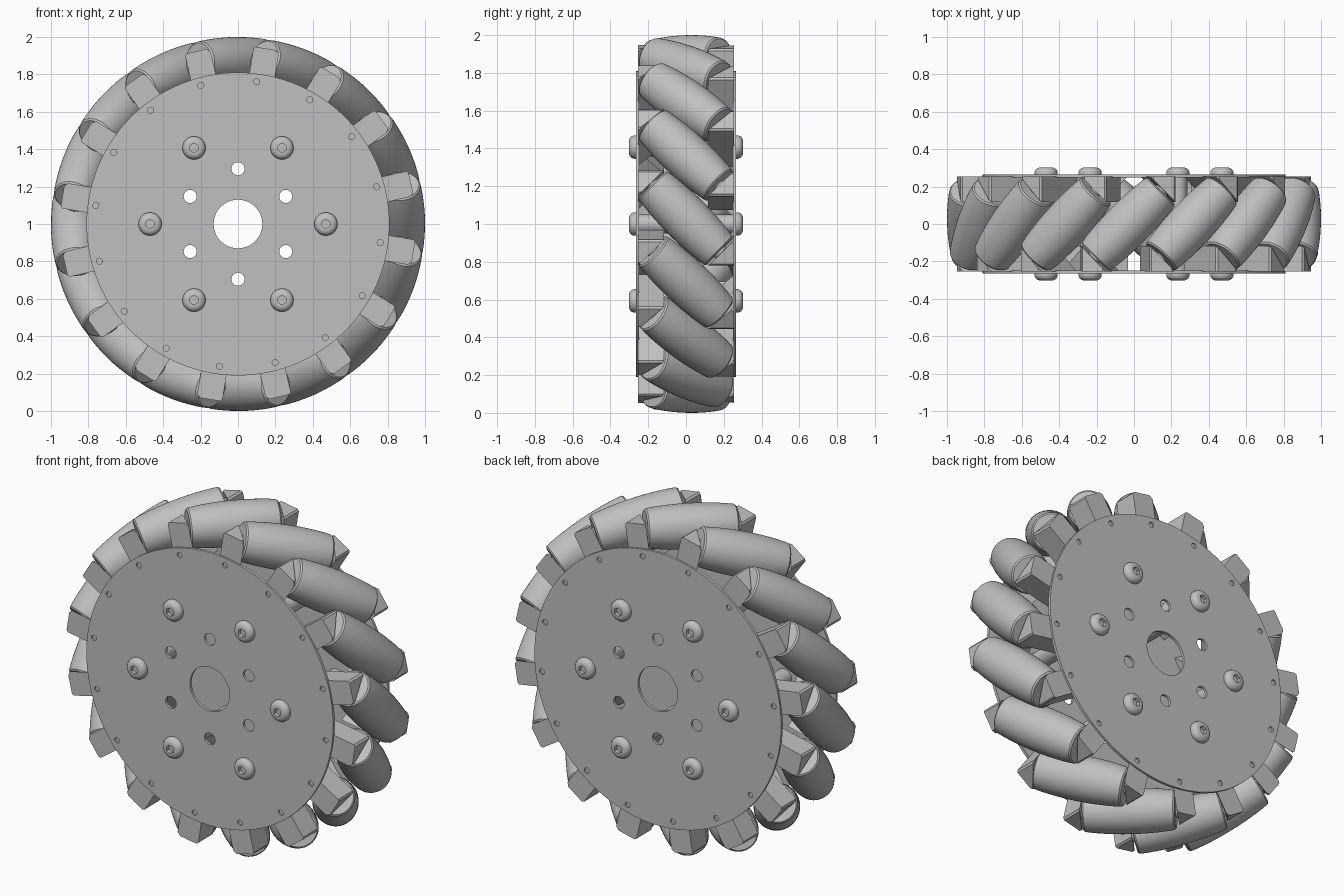
import bpy, bmesh
from math import radians, sqrt, pi, sin, cos
from mathutils import Matrix, Vector

cube = bpy.data.objects.get("Cube")
if cube:
    bpy.data.objects.remove(cube)

grey = bpy.data.materials.new("light grey")
grey.use_nodes = True
COLOUR = (0.53, 0.53, 0.53, 1)
grey.diffuse_color = COLOUR
grey.node_tree.nodes["Principled BSDF"].inputs["Base Color"].default_value = COLOUR

CENTRE = Matrix.Translation((0, 0, 1))
STATIONS = 16
STEP = 360 / STATIONS


def make(name, bm, smooth=True):
    bmesh.ops.recalc_face_normals(bm, faces=bm.faces)
    mesh = bpy.data.meshes.new(name)
    bm.to_mesh(mesh)
    bm.free()
    mesh.materials.append(grey)
    ob = bpy.data.objects.new(name, mesh)
    bpy.context.collection.objects.link(ob)
    if smooth:
        bpy.ops.object.select_all(action='DESELECT')
        ob.select_set(True)
        bpy.context.view_layer.objects.active = ob
        bpy.ops.object.shade_smooth_by_angle(angle=radians(30))
    return ob


def copy(ob, name, matrix):
    dup = ob.copy()
    dup.name = name
    bpy.context.collection.objects.link(dup)
    dup.matrix_world = matrix
    return dup


def lathe(profile, segments):
    """Spin (radius, height) points around z; ends lie on the axis."""
    bm = bmesh.new()
    verts = [bm.verts.new((r, 0, h)) for r, h in profile]
    edges = [bm.edges.new(pair) for pair in zip(verts, verts[1:])]
    bmesh.ops.spin(bm, geom=verts + edges, cent=(0, 0, 0), axis=(0, 0, 1),
                   angle=2 * pi, steps=segments)
    bmesh.ops.remove_doubles(bm, verts=bm.verts, dist=1e-5)
    return bm


def around(angle):
    """Frame at an angle on the wheel: local z points outward, y along the axle."""
    return CENTRE @ Matrix.Rotation(radians(90 - angle), 4, 'Y')


def at_face(angle, radius, y):
    """Point on a side plate, with local z pointing out of that plate."""
    a = radians(angle)
    turn = Matrix.Rotation(pi / 2 if y < 0 else -pi / 2, 4, 'X')
    return CENTRE @ Matrix.Translation((radius * cos(a), y, radius * sin(a))) @ turn


# Side plates with centre bore, mounting holes and pin holes
cut = bmesh.new()


def drill(angle, distance, radius, segments):
    bmesh.ops.create_cone(cut, cap_ends=True, segments=segments, radius1=radius,
                          radius2=radius, depth=1,
                          matrix=at_face(angle, distance, 0))


drill(0, 0, 0.13, 64)
for k in range(6):
    drill(30 + 60 * k, 0.295, 0.035, 24)
for k in range(STATIONS):
    drill(15 + STEP * k, 0.767, 0.016, 16)
cutter = make("hole_cutter", cut, False)
cutter.hide_render = True

for side, y in (("front", -0.257), ("back", 0.257)):
    bm = bmesh.new()
    bmesh.ops.create_cone(bm, cap_ends=True, segments=128, radius1=0.81,
                          radius2=0.81, depth=0.016, matrix=at_face(0, 0, y))
    plate = make(side + "_plate", bm, False)
    mod = plate.modifiers.new("holes", 'BOOLEAN')
    mod.object = cutter
    mod.solver = 'EXACT'
    bpy.context.view_layer.objects.active = plate
    plate.select_set(True)
    bpy.ops.object.modifier_apply(modifier=mod.name)
    bpy.ops.object.select_all(action='DESELECT')
    plate.select_set(True)
    bpy.ops.object.shade_smooth_by_angle(angle=radians(30))
bpy.data.objects.remove(cutter)

# Barrel rollers, curved so that together they form a round tread
HALF, MID = 0.25, 0.125
body = []
for i in range(13):
    s = HALF * (i / 6 - 1)
    body.append((1 - sqrt((1 - MID) ** 2 + s * s / 2), s))
end = body[0][0]
profile = [(0, -HALF), (end - 0.008, -HALF), (end, -HALF + 0.008)] + body[1:-1]
profile += [(end, HALF - 0.008), (end - 0.008, HALF), (0, HALF)]
roller = make("roller_1", lathe(profile, 48))
pin = make("roller_pin_1", lathe([(0, -0.3), (0.04, -0.3), (0.04, 0.3), (0, 0.3)], 24))
tilt = Matrix.Translation((0, 0, 1 - MID)) @ Matrix.Rotation(radians(-45), 4, 'Z') \
    @ Matrix.Rotation(radians(-90), 4, 'X')
for k in range(STATIONS):
    frame = around(2 + STEP * k) @ tilt
    for part, name in ((roller, "roller"), (pin, "roller_pin")):
        if k:
            copy(part, f"{name}_{k + 1}", frame)
        else:
            part.matrix_world = frame

# Wedge-shaped roller brackets behind each plate
bm = bmesh.new()
bmesh.ops.create_cube(bm, size=1, matrix=Matrix.Translation((0, -0.185, 0.785))
                      @ Matrix.Diagonal((0.14, 0.14, 0.33, 1)))
for point, normal in (((0, -0.187, 0.8), (1, 1, 0)),
                      ((0.05, 0, 0.95), (1, 0, 1)),
                      ((-0.06, 0, 0.95), (-1, 0, 1))):
    geom = bm.verts[:] + bm.edges[:] + bm.faces[:]
    bmesh.ops.bisect_plane(bm, geom=geom, plane_co=point, plane_no=Vector(normal),
                           clear_outer=True)
    bmesh.ops.holes_fill(bm, edges=[e for e in bm.edges if e.is_boundary])
bracket = make("front_bracket_1", bm, False)
flip = Matrix.Rotation(pi, 4, 'Z')
for k in range(STATIONS):
    frame = around(13.2 + STEP * k)
    copy(bracket, f"back_bracket_{k + 1}", frame @ flip)
    if k:
        copy(bracket, f"front_bracket_{k + 1}", frame)
    else:
        bracket.matrix_world = frame

# Domed bolts with a hexagonal socket, and the spacers between the plates
dome = [(0.062, 0), (0.062, 0.008)]
dome += [(0.03 + 0.032 * cos(a), 0.008 + 0.03 * sin(a))
         for a in (radians(15 * i) for i in range(1, 7))]
bm = lathe([(0, 0)] + dome + [(0, 0.038)], 36)
bolt = make("bolt_1", bm)
bm = bmesh.new()
bmesh.ops.create_cone(bm, cap_ends=True, segments=6, radius1=0.025, radius2=0.025,
                      depth=0.04, matrix=Matrix.Translation((0, 0, 0.037)))
socket = make("socket_cutter", bm, False)
mod = bolt.modifiers.new("socket", 'BOOLEAN')
mod.object = socket
mod.solver = 'EXACT'
bpy.ops.object.select_all(action='DESELECT')
bpy.context.view_layer.objects.active = bolt
bolt.select_set(True)
bpy.ops.object.modifier_move_to_index(modifier=mod.name, index=0)
bpy.ops.object.modifier_apply(modifier=mod.name)
bpy.data.objects.remove(socket)
spacer = make("spacer_1", lathe([(0, 0), (0.05, 0), (0.05, 0.5), (0, 0.5)], 24))
for k in range(6):
    copy(bolt, f"back_bolt_{k + 1}", at_face(60 * k, 0.47, 0.264))
    front = at_face(60 * k, 0.47, -0.264)
    inner = at_face(60 * k, 0.47, -0.25)
    inner = inner @ Matrix.Rotation(pi, 4, 'X')
    if k:
        copy(bolt, f"front_bolt_{k + 1}", front)
        copy(spacer, f"spacer_{k + 1}", inner)
    else:
        bolt.matrix_world = front
        spacer.matrix_world = inner
